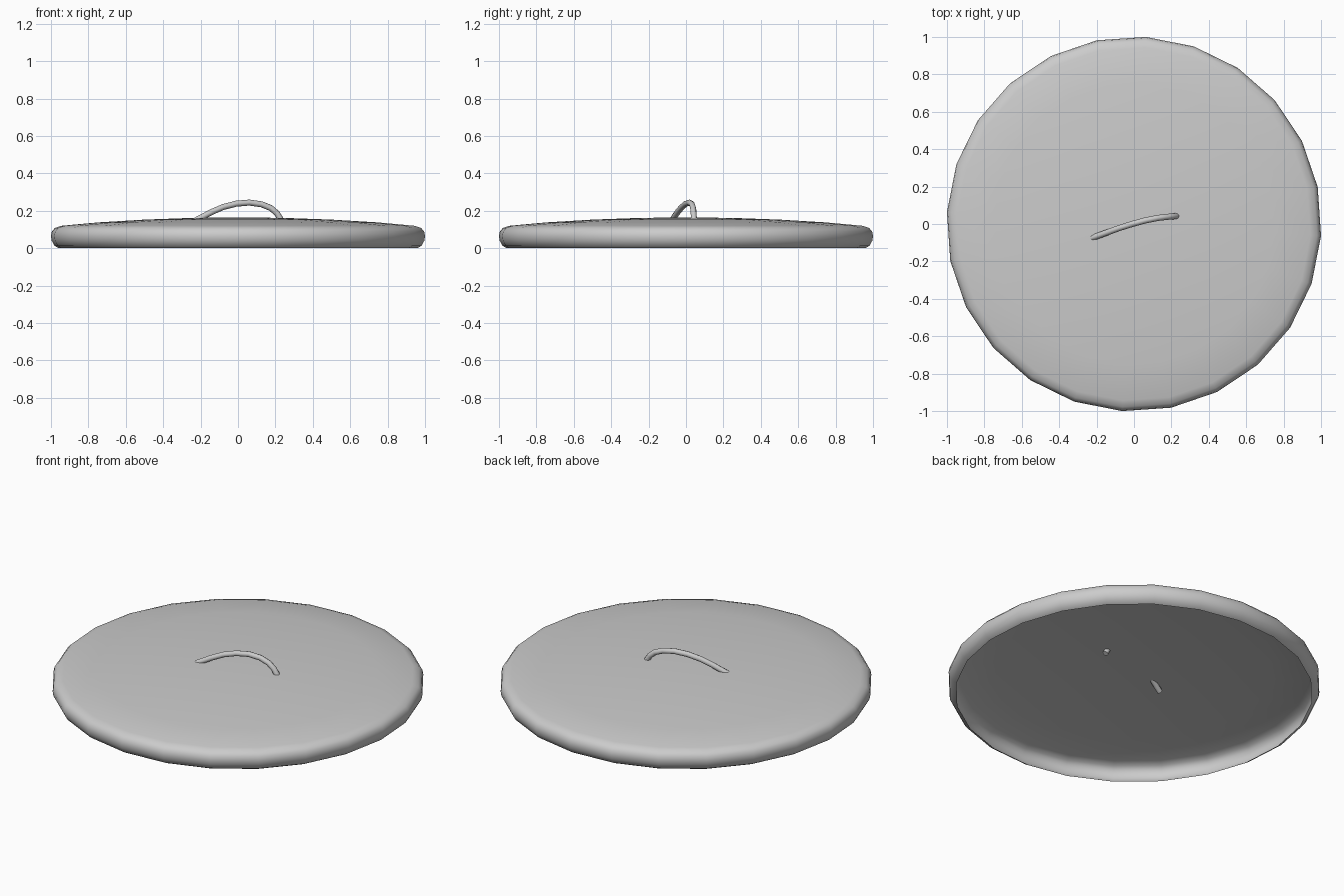
import bpy, bmesh, math
from mathutils import Matrix

if "Cube" in bpy.data.objects:
    bpy.data.objects.remove(bpy.data.objects["Cube"])

SIDES = 24
TURN = math.radians(-3.6)


def smooth(obj, angle):
    bpy.ops.object.select_all(action='DESELECT')
    obj.select_set(True)
    bpy.context.view_layer.objects.active = obj
    bpy.ops.object.shade_smooth_by_angle(angle=math.radians(angle))


# Lid shell: open underneath, rounded rim, shallow dome (radius, height)
profile = [(0.96, 0), (0.983, 0.013), (0.998, 0.04), (1.002, 0.065), (0.997, 0.09),
           (0.98, 0.109), (0.945, 0.12), (0.75, 0.138), (0.5, 0.153),
           (0.25, 0.162)]
bm = bmesh.new()
rings = []
for r, z in profile:
    angles = [TURN + 2 * math.pi * i / SIDES for i in range(SIDES)]
    rings.append([bm.verts.new((r * math.cos(a), r * math.sin(a), z)) for a in angles])
for low, high in zip(rings, rings[1:]):
    for i in range(SIDES):
        j = (i + 1) % SIDES
        bm.faces.new((low[i], low[j], high[j], high[i]))
centre = bm.verts.new((0, 0, 0.165))
for i in range(SIDES):
    bm.faces.new((rings[-1][i], rings[-1][(i + 1) % SIDES], centre))
mesh = bpy.data.meshes.new("lid")
bm.to_mesh(mesh)
bm.free()
lid = bpy.data.objects.new("lid", mesh)
bpy.context.collection.objects.link(lid)
smooth(lid, 60)

# Handle: thin bent rod whose ends pass through the dome
path = [(-0.25, -0.082, 0.136), (-0.2, -0.066, 0.163), (-0.14, -0.044, 0.194),
        (-0.08, -0.022, 0.22), (-0.01, 0.0, 0.238), (0.06, 0.019, 0.244),
        (0.125, 0.032, 0.235), (0.175, 0.038, 0.215), (0.208, 0.041, 0.187),
        (0.225, 0.042, 0.16), (0.235, 0.042, 0.138)]
curve = bpy.data.curves.new("handle", 'CURVE')
curve.dimensions = '3D'
curve.bevel_depth = 0.016
curve.bevel_resolution = 2
curve.use_fill_caps = True
spline = curve.splines.new('POLY')
spline.points.add(len(path) - 1)
for point, co in zip(spline.points, path):
    point.co = (*co, 1)
handle = bpy.data.objects.new("handle", curve)
bpy.context.collection.objects.link(handle)
bpy.ops.object.select_all(action='DESELECT')
handle.select_set(True)
bpy.context.view_layer.objects.active = handle
bpy.ops.object.convert(target='MESH')
smooth(bpy.context.view_layer.objects.active, 60)
